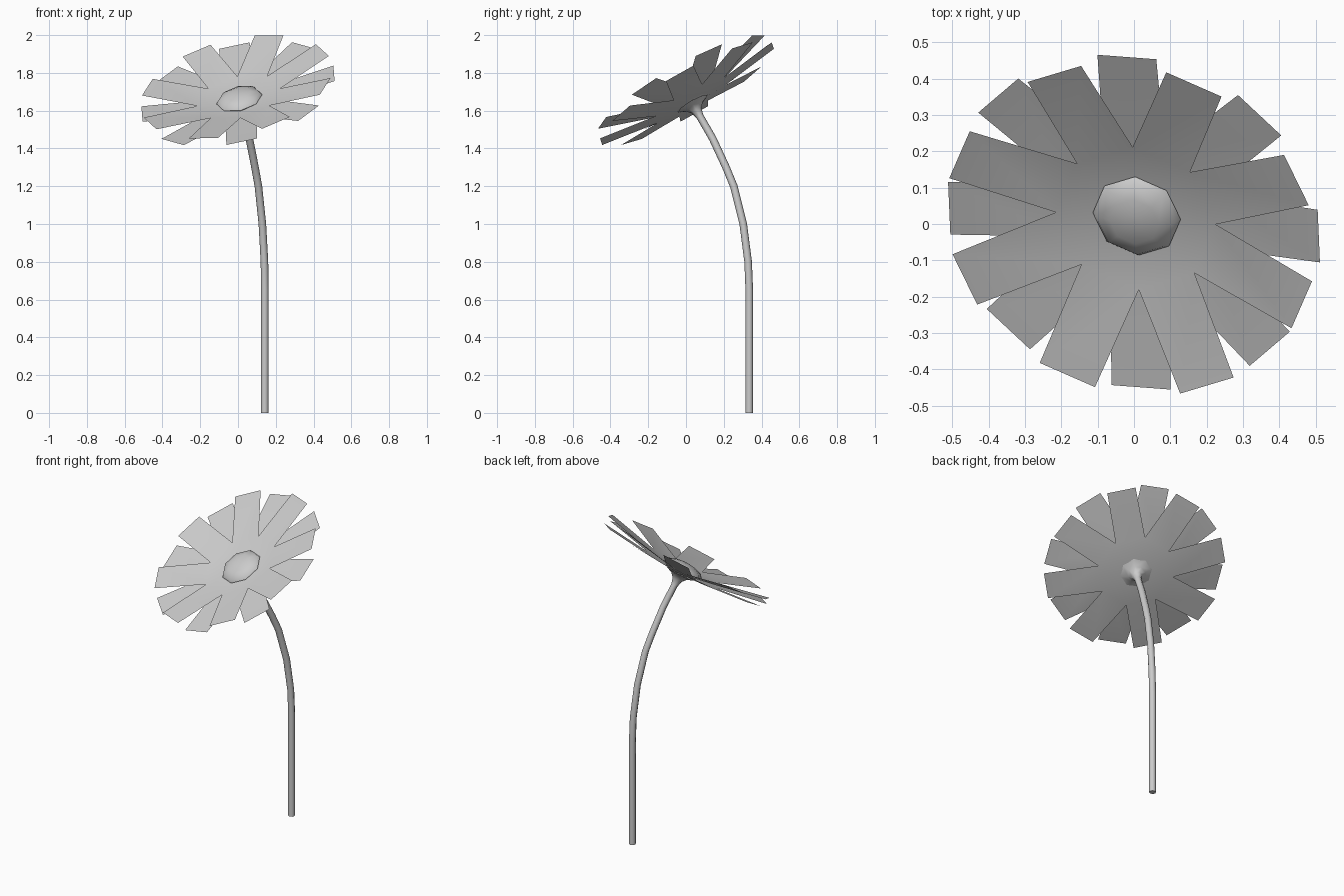
import bpy, bmesh
from math import sin, cos, pi
from mathutils import Vector

if "Cube" in bpy.data.objects:
    bpy.data.objects.remove(bpy.data.objects["Cube"])

# Tilted frame of the flower head: axis plus two in-plane directions
CENTER = Vector((0, 0.005, 1.69))
AXIS = Vector((-0.216, -0.484, 0.848)).normalized()
E1 = Vector((-0.04, 0.875, 0.5))
E1 = (E1 - AXIS * E1.dot(AXIS)).normalized()
E2 = E1.cross(AXIS)


def head_point(radius, angle, height):
    return CENTER + (E1 * cos(angle) + E2 * sin(angle)) * radius + AXIS * height


def finish(name, bm, fix_normals=True):
    if fix_normals:
        bmesh.ops.recalc_face_normals(bm, faces=bm.faces)
    mesh = bpy.data.meshes.new(name)
    bm.to_mesh(mesh)
    bm.free()
    obj = bpy.data.objects.new(name, mesh)
    bpy.context.collection.objects.link(obj)
    bpy.ops.object.select_all(action='DESELECT')
    obj.select_set(True)
    bpy.context.view_layer.objects.active = obj
    bpy.ops.object.shade_smooth_by_angle(angle=pi / 3)
    return obj


def loft(name, rings):
    """Skin a list of equal-sized point rings and cap both ends."""
    bm = bmesh.new()
    loops = [[bm.verts.new(p) for p in ring] for ring in rings]
    n = len(loops[0])
    for a, b in zip(loops, loops[1:]):
        for i in range(n):
            j = (i + 1) % n
            bm.faces.new((a[i], a[j], b[j], b[i]))
    bm.faces.new(loops[0])
    bm.faces.new(loops[-1])
    return finish(name, bm)


def petal_layer(name, offset, tip_radius, tip_height, core_height):
    """Eight strap petals joined in a shallow cone at the centre."""
    bm = bmesh.new()
    notch_r, half_width, step = 0.225, 0.083, pi / 4
    slope = (tip_height - core_height) / tip_radius
    core = bm.verts.new(head_point(0, 0, core_height))
    notches = [bm.verts.new(head_point(notch_r, offset + (k - 0.5) * step,
                                       core_height + slope * notch_r * cos(step / 2)))
               for k in range(8)]
    for k in range(8):
        a = offset + k * step
        mid = head_point(tip_radius, a, tip_height)
        side = (E2 * cos(a) - E1 * sin(a)) * half_width
        left, right = bm.verts.new(mid - side), bm.verts.new(mid + side)
        n0, n1 = notches[k], notches[(k + 1) % 8]
        bm.faces.new((core, n1, n0))
        bm.faces.new((n0, n1, right, left))
    for f in bm.faces:
        f.normal_update()
        if f.normal.dot(AXIS) < 0:
            f.normal_flip()
    return finish(name, bm, False)


# Petals: lower and upper whorl, offset by half a step
petal_layer("lower_petals", 0, 0.521, 0.0, -0.07)
petal_layer("upper_petals", pi / 8, 0.514, 0.043, -0.066)

# Flower centre: squashed eight-sided button
button = [(0.09, -0.06), (0.124, -0.035), (0.112, -0.018), (0.07, -0.002), (0.025, 0.006)]
loft("flower_center", [[head_point(r, k * pi / 4, h) for k in range(8)]
                       for r, h in button])

# Stem: straight below, bending into the head and flaring under the petals
path = [(Vector(p), 0.02) for p in (
    (0.142, 0.335, 0), (0.142, 0.335, 0.65), (0.14, 0.329, 0.8), (0.129, 0.303, 1.0),
    (0.108, 0.253, 1.2), (0.09, 0.212, 1.3), (0.06, 0.141, 1.453))]
path += [(CENTER + AXIS * h, r) for h, r in
         ((-0.14, 0.02), (-0.105, 0.03), (-0.08, 0.052), (-0.064, 0.09))]
rings = []
for i, (p, r) in enumerate(path):
    ahead = path[min(i + 1, len(path) - 1)][0]
    behind = path[max(i - 1, 0)][0]
    t = (ahead - behind).normalized()
    u = (Vector((1, 0, 0)) - t * t.x).normalized()
    v = t.cross(u)
    if i == 0:
        u, v = Vector((1, 0, 0)), Vector((0, 1, 0))
    rings.append([p + (u * cos(k * pi / 4) + v * sin(k * pi / 4)) * r for k in range(8)])
loft("stem", rings)
